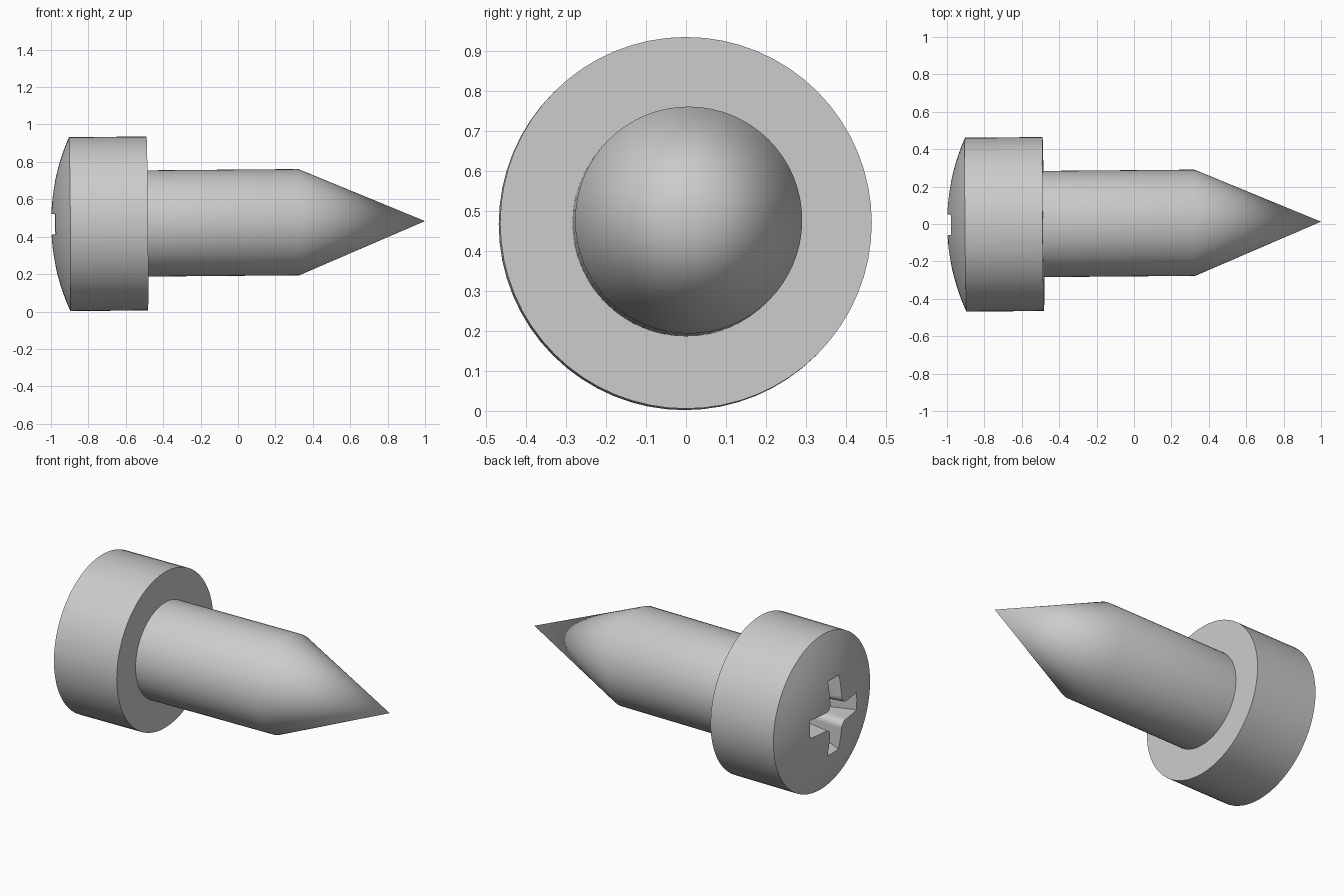
import bpy, bmesh, math
from mathutils import Vector

if "Cube" in bpy.data.objects:
    bpy.data.objects.remove(bpy.data.objects["Cube"], do_unlink=True)

SEGMENTS = 64
HEAD_R, SHANK_R = 0.465, 0.284
DOME_H = 0.1
DOME_R = (HEAD_R ** 2 + DOME_H ** 2) / (2 * DOME_H)

steel = bpy.data.materials.new("grey steel")
steel.use_nodes = True
steel.diffuse_color = (0.6, 0.6, 0.6, 1)
steel.node_tree.nodes["Principled BSDF"].inputs["Base Color"].default_value = (0.6, 0.6, 0.6, 1)


def finish(name, bm):
    """Turn a bmesh into an object lying along the slightly tilted screw axis."""
    bmesh.ops.recalc_face_normals(bm, faces=bm.faces)
    mesh = bpy.data.meshes.new(name)
    bm.to_mesh(mesh)
    bm.free()
    mesh.materials.append(steel)
    obj = bpy.data.objects.new(name, mesh)
    bpy.context.collection.objects.link(obj)
    obj.location = (0, 0.004, 0.475)
    obj.rotation_euler = (0, -0.0085, 0.0085)
    return obj


def lathe(name, profile):
    """Spin (x, radius) points around the x axis."""
    bm = bmesh.new()
    verts = [bm.verts.new((x, 0, r)) for x, r in profile]
    edges = [bm.edges.new(pair) for pair in zip(verts, verts[1:])]
    bmesh.ops.spin(bm, geom=verts + edges, cent=(0, 0, 0), axis=(1, 0, 0),
                   angle=2 * math.pi, steps=SEGMENTS)
    bmesh.ops.remove_doubles(bm, verts=bm.verts, dist=1e-5)
    return finish(name, bm)


def cross_outline(reach, half, fillet, x):
    """Plus-shaped outline with rounded inner corners."""
    points = []
    c = half + fillet
    for quarter in range(4):
        corner = [(reach, half)]
        for i in range(7):
            a = math.radians(270 - 15 * i)
            corner.append((c + fillet * math.cos(a), c + fillet * math.sin(a)))
        corner.append((half, reach))
        turn = quarter * math.pi / 2
        for y, z in corner:
            points.append(Vector((x, y * math.cos(turn) - z * math.sin(turn),
                                  y * math.sin(turn) + z * math.cos(turn))))
    return points


# Domed head
dome = []
steps = 10
for i in range(steps + 1):
    r = HEAD_R * i / steps
    dome.append((-1 + DOME_R - math.sqrt(DOME_R ** 2 - r * r), r))
head = lathe("head", dome + [(-0.485, HEAD_R), (-0.485, 0)])

# Tapered cross recess cut into the head
bm = bmesh.new()
outer = [bm.verts.new(p) for p in cross_outline(0.25, 0.057, 0.04, -1.03)]
inner = [bm.verts.new(p) for p in cross_outline(0.13, 0.04, 0.04, -0.78)]
bm.faces.new(outer)
bm.faces.new(inner)
for i in range(len(outer)):
    j = (i + 1) % len(outer)
    bm.faces.new((outer[i], outer[j], inner[j], inner[i]))
cutter = finish("recess_cutter", bm)
cutter.hide_render = True

cut = head.modifiers.new("recess", "BOOLEAN")
cut.operation = "DIFFERENCE"
cut.solver = "EXACT"
cut.object = cutter
bpy.context.view_layer.update()
head.data = bpy.data.meshes.new_from_object(
    head.evaluated_get(bpy.context.evaluated_depsgraph_get()))
head.data.name = "head"
head.modifiers.clear()
bpy.data.objects.remove(cutter, do_unlink=True)

# Shank with a conical point
shank = lathe("shank", [(-0.5, 0), (-0.5, SHANK_R), (0.325, SHANK_R), (1, 0)])

# Smooth round surfaces, crisp rims
bpy.ops.object.select_all(action="DESELECT")
for obj in (head, shank):
    obj.select_set(True)
bpy.context.view_layer.objects.active = head
bpy.ops.object.shade_smooth_by_angle(angle=math.radians(30))
